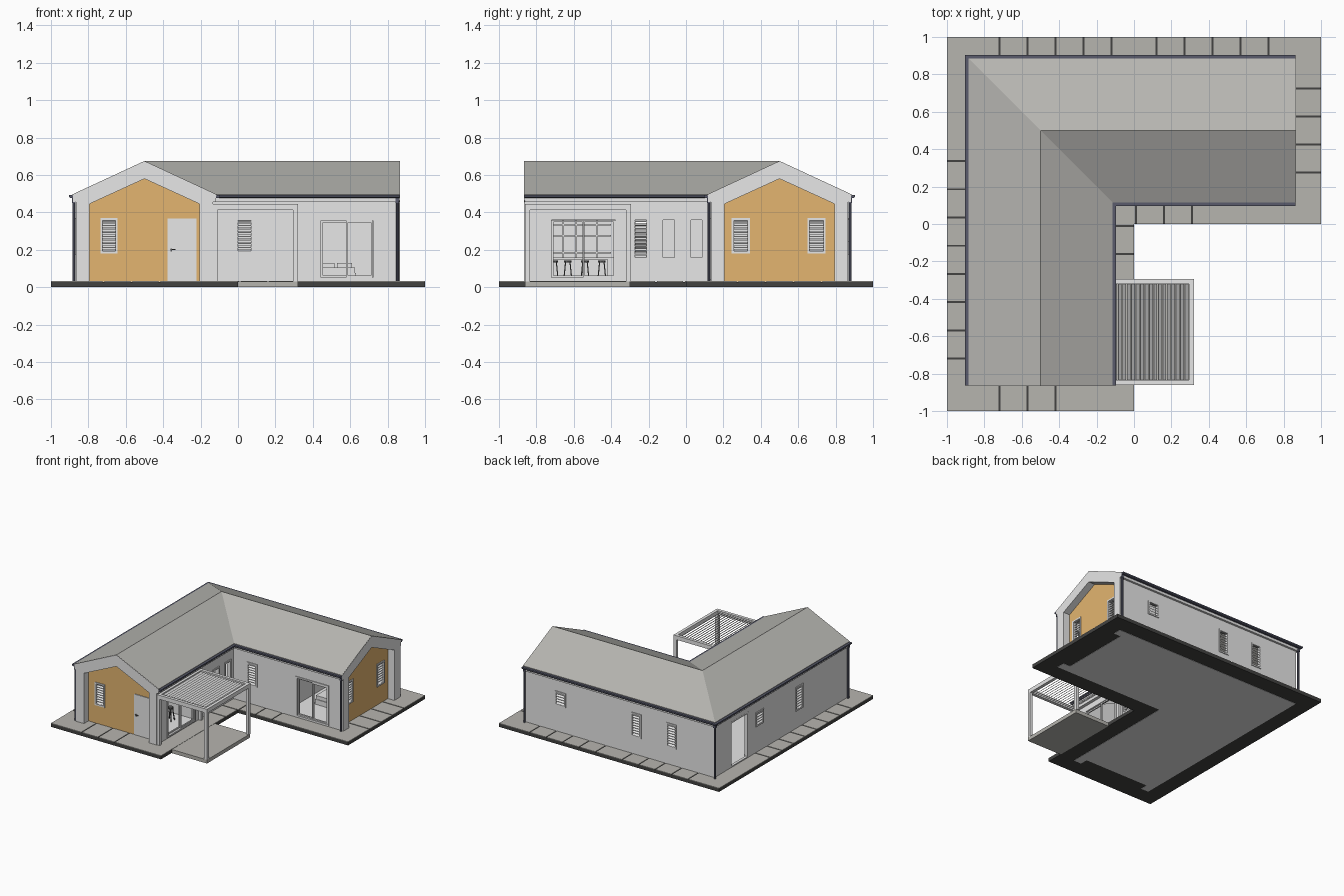
import bpy, bmesh, math

if "Cube" in bpy.data.objects:
    bpy.data.objects.remove(bpy.data.objects["Cube"])

COLORS = {
    "wall_grey": (0.80, 0.80, 0.80), "roof_grey": (0.47, 0.465, 0.44),
    "tile_grey": (0.47, 0.46, 0.43), "paving_dark": (0.055, 0.055, 0.053),
    "gutter_blue": (0.10, 0.105, 0.15), "wood_tan": (0.77, 0.46, 0.16),
    "stool_dark": (0.10, 0.10, 0.10),
}
mats = {}
for n, c in COLORS.items():
    mats[n] = bpy.data.materials.new(n)
    mats[n].diffuse_color = (*c, 1)

parts = {}


def part(name, mat):
    if name not in parts:
        parts[name] = (bmesh.new(), mat)
    return parts[name][0]


def loft(name, mat, rings):
    """Closed solid through matching rings of points."""
    bm = part(name, mat)
    vs = [[bm.verts.new(p) for p in r] for r in rings]
    n = len(vs[0])
    fs = [bm.faces.new(vs[0]), bm.faces.new(vs[-1])]
    for a, b in zip(vs, vs[1:]):
        fs += [bm.faces.new((a[i], a[(i + 1) % n], b[(i + 1) % n], b[i])) for i in range(n)]
    bmesh.ops.recalc_face_normals(bm, faces=fs)


# Wing coordinates: d = distance outward from the ridge line, s = along the wing
def P(w, d, s, z):
    return (-0.5 - d, s, z) if w == "A" else (s, 0.5 + d, z)


def world(u, n, z):
    return (u, n, z)


def long_wall(w, side):
    return lambda u, n, z: P(w, side * (0.365 + n), u, z)


def gable(w):
    return lambda u, n, z: P(w, u, (-0.80 - n) if w == "A" else (0.80 + n), z)


def box(name, mat, m, u0, u1, n0, n1, z0, z1):
    loft(name, mat, [[m(u, n0, z0), m(u, n1, z0), m(u, n1, z1), m(u, n0, z1)] for u in (u0, u1)])


def sweep(name, mat, prof, e):
    """Profile swept along both wings with a mitred corner."""
    loft(name, mat, [[P("A", d, -e, z) for d, z in prof],
                     [(-0.5 - d, 0.5 + d, z) for d, z in prof],
                     [P("B", d, e, z) for d, z in prof]])


def rect(a, b, z0, z1):
    return [(a, z0), (b, z0), (b, z1), (a, z1)]


# Shell: floor, walls, fascia, gutters, roof
sweep("floor", "wall_grey", rect(-0.365, 0.365, 0.0, 0.034), 0.80)
for sg, nm in ((1, "outer"), (-1, "inner")):
    sweep(nm + "_walls", "wall_grey", rect(sg * 0.335, sg * 0.365, 0.03, 0.488), 0.80)
    sweep(nm + "_fascia", "wall_grey", rect(sg * 0.365, sg * 0.382, 0.455, 0.486), 0.862)
    sweep(nm + "_gutter", "gutter_blue", [(sg * d, z) for d, z in
          ((0.382, 0.493), (0.403, 0.493), (0.403, 0.482), (0.397, 0.476), (0.382, 0.476))], 0.863)
sweep("roof", "roof_grey", [(-0.384, 0.497), (0, 0.675), (0.384, 0.497),
                            (0.384, 0.487), (0, 0.663), (-0.384, 0.487)], 0.8635)

# Paving: dark slab with light tiles between open joints
L = [(-1, -1), (0, -1), (0, 0), (1, 0), (1, 1), (-1, 1)]
loft("paving_base", "paving_dark", [[(x, y, z) for x, y in L] for z in (0.002, 0.028)])


def tiles(axis, a, b, lo, hi, cuts):
    edges = [lo - 0.005] + cuts + [hi + 0.005]
    for p, q in zip(edges, edges[1:]):
        m = world if axis == "x" else (lambda u, n, z: (n, u, z))
        box("paving_tiles", "tile_grey", m, p + 0.005, q - 0.005, a, b, 0.028, 0.032)


five = [0.12 + 0.15 * i for i in range(5)]
tiles("y", -1, -0.865, -1, 1, [-0.72 + 0.151 * i for i in range(8)])
tiles("x", 0.865, 1, -0.865, 1, [-v for v in reversed(five)] + five)
tiles("x", -1, -0.80, -0.865, 0, [-0.72, -0.57, -0.42])
tiles("y", 0.80, 1, 0, 0.865, [0.275, 0.425, 0.575, 0.725])
tiles("y", -0.135, 0, -0.80, 0.135, [-0.16, -0.01])
tiles("x", 0, 0.135, 0, 0.80, [0.01, 0.16, 0.31])


# Window trim, louvres and sliding panes
def ring(m, u0, u1, z0, z1, t, n0, n1):
    for a, b, c, d in ((u0 - t, u0 + t, z0 - t, z1 + t), (u1 - t, u1 + t, z0 - t, z1 + t),
                       (u0 + t, u1 - t, z0 - t, z0 + t), (u0 + t, u1 - t, z1 - t, z1 + t)):
        box("window_frames", "wall_grey", m, a, b, n0, n1, max(c, 0.03), d)


def window(m, u0, u1, z0, z1, kind, out=0.006):
    box("cutter", "wall_grey", m, u0, u1, -0.06, 0.05, z0, z1)
    t = 0.006
    ring(m, u0, u1, z0, z1, t, -0.02, out)
    if kind == "louvre":
        k = max(4, round((z1 - z0) / 0.02))
        for i in range(k):
            z = z0 + (i + 0.5) * (z1 - z0) / k
            loft("window_louvres", "wall_grey", [[m(u, 0.003, z - 0.006), m(u, 0.003, z - 0.003),
                 m(u, -0.012, z + 0.007), m(u, -0.012, z + 0.004)] for u in (u0 + t, u1 - t)])
    if kind == "slide":
        c = (u0 + u1) / 2
        ring(m, u0 + 0.012, c - 0.001, z0 + 0.012, z1 - 0.012, 0.005, -0.018, -0.008)
        ring(m, c + 0.001, u1 - 0.012, z0 + 0.012, z1 - 0.012, 0.005, -0.008, 0.002)


inA, outA, inB, outB = long_wall("A", -1), long_wall("A", 1), long_wall("B", -1), long_wall("B", 1)
window(inA, -0.725, -0.37, 0.045, 0.365, "slide")
window(inA, -0.28, -0.205, 0.152, 0.365, "louvre")
window(inA, -0.13, -0.055, 0.152, 0.365, "open")
window(inA, 0.022, 0.092, 0.152, 0.365, "open")
window(outA, 0.43, 0.65, 0.035, 0.40, "open", 0.001)
window(outA, 0.235, 0.325, 0.25, 0.355, "louvre")
window(outA, -0.275, -0.19, 0.18, 0.365, "louvre")
window(inB, -0.006, 0.076, 0.187, 0.363, "louvre")
window(inB, 0.438, 0.727, 0.045, 0.363, "slide")
window(outB, 0.49, 0.58, 0.25, 0.355, "louvre")
window(outB, -0.195, -0.115, 0.18, 0.365, "louvre")
window(outB, -0.515, -0.435, 0.18, 0.365, "louvre")

# Gable ends: white portal frame, recessed flat timber wall with inner lining
FRAME = [(0.365, 0.0), (0.365, 0.455), (0.382, 0.463), (0.382, 0.4955), (0, 0.6735)]
FRAME += [(-d, z) for d, z in reversed(FRAME[:-1])]
FRAME += [(-0.295, 0.0), (-0.295, 0.445), (0, 0.58), (0.295, 0.445), (0.295, 0.0)]
PANEL = [(-0.30, 0.03), (0.30, 0.03), (0.30, 0.46), (0, 0.60), (-0.30, 0.46)]
openings = {"A": [(0.15, 0.23, 0.187, 0.363)],
            "B": [(-0.25, -0.165, 0.187, 0.363), (0.155, 0.24, 0.187, 0.363)]}
for w, holes in openings.items():
    g = gable(w)
    tag = "front_" if w == "A" else "right_"
    loft(tag + "gable_frame", "wall_grey", [[g(d, n, z) for d, z in FRAME] for n in (0, 0.065)])
    loft(tag + "timber_wall", "wood_tan", [[g(d, n, z) for d, z in PANEL] for n in (-0.02, 0.006)])
    loft(tag + "gable_lining", "wall_grey", [[g(d, n, z) for d, z in PANEL] for n in (-0.032, -0.021)])
    for h in holes:
        window(g, *h, "louvre", 0.012)
g = gable("A")
box("front_door", "wall_grey", g, -0.278, -0.123, 0.0, 0.012, 0.034, 0.367)
box("door_handle", "stool_dark", g, -0.165, -0.14, 0.016, 0.022, 0.198, 0.204)
box("door_handle", "stool_dark", g, -0.146, -0.14, 0.012, 0.018, 0.19, 0.206)


# Rain pipes with a hopper under the gutter
def pipe(x, y):
    loft("rain_pipes", "gutter_blue", [[(x + 0.008 * math.cos(k * math.pi / 4), y + 0.008 * math.sin(k * math.pi / 4), z)
         for k in range(8)] for z in (0.03, 0.46)])
    box("rain_hoppers", "gutter_blue", world, x - 0.01, x + 0.01, y - 0.01, y + 0.01, 0.45, 0.48)


for x, y in ((-0.878, -0.852), (-0.878, 0.878), (0.852, 0.878), (0.852, 0.122)):
    pipe(x, y)

# Pergola: deck, posts, beams and tilted roof slats
box("pergola_deck", "tile_grey", world, 0, 0.32, -0.86, -0.30, 0, 0.03)
X0, X1, Y0, Y1 = -0.135, 0.32, -0.86, -0.295
for x in (X0, X1 - 0.025):
    for y in (Y0, Y1 - 0.025):
        box("pergola_posts", "wall_grey", world, x, x + 0.025, y, y + 0.025, 0.03, 0.412)
    box("pergola_beams", "wall_grey", world, x, x + 0.025, Y0, Y1, 0.412, 0.445)
for y in (Y0, Y1 - 0.025):
    box("pergola_beams", "wall_grey", world, X0 + 0.025, X1 - 0.025, y, y + 0.025, 0.412, 0.445)
for i in range(17):
    x = -0.10 + i * 0.0238
    loft("pergola_slats", "wall_grey", [[(x - 0.010, y, 0.434), (x - 0.008, y, 0.437), (x + 0.010, y, 0.420),
         (x + 0.008, y, 0.417)] for y in (Y0 + 0.025, Y1 - 0.025)])

# Interior: partitions, kitchen, stools and bed
box("partitions", "wall_grey", world, -0.835, -0.165, -0.335, -0.32, 0.034, 0.46)
box("partitions", "wall_grey", world, 0.30, 0.315, 0.165, 0.835, 0.034, 0.46)
box("partitions", "wall_grey", world, 0.315, 0.765, 0.805, 0.815, 0.034, 0.46)
box("kitchen_counter", "wall_grey", world, -0.83, -0.72, -0.76, -0.36, 0.034, 0.16)
box("kitchen_island", "wall_grey", world, -0.50, -0.40, -0.72, -0.42, 0.034, 0.15)
for z in (0.18, 0.27, 0.33):
    box("kitchen_shelves", "wall_grey", world, -0.835, -0.77, -0.73, -0.40, z, z + 0.008)
for y in (-0.66, -0.59, -0.48):
    box("kitchen_shelves", "wall_grey", world, -0.835, -0.772, y, y + 0.008, 0.16, 0.36)
for y in (-0.705, -0.632, -0.54, -0.45):
    circle = [(math.cos(k * math.pi / 5) * 0.022, math.sin(k * math.pi / 5) * 0.022) for k in range(10)]
    loft("stool_seats", "stool_dark", [[(-0.30 + a, y + b, z) for a, b in circle] for z in (0.132, 0.144)])
    for sx in (-1, 1):
        for sy in (-1, 1):
            loft("stool_legs", "stool_dark", [[(-0.30 + sx * r + a, y + sy * r + b, z) for a, b in
                 ((-0.003, -0.003), (0.003, -0.003), (0.003, 0.003), (-0.003, 0.003))]
                 for r, z in ((0.022, 0.034), (0.012, 0.133))])
box("bed_base", "wall_grey", world, 0.42, 0.63, 0.40, 0.795, 0.034, 0.075)
box("bed_mattress", "wall_grey", world, 0.425, 0.625, 0.405, 0.79, 0.075, 0.105)
for x in (0.435, 0.53):
    box("pillows", "wall_grey", world, x, x + 0.08, 0.73, 0.785, 0.105, 0.13)

# Turn every part into an object
objs = {}
for name, (bm, mat) in parts.items():
    me = bpy.data.meshes.new(name)
    bm.to_mesh(me)
    bm.free()
    me.materials.append(mats[mat])
    objs[name] = bpy.data.objects.new(name, me)
    bpy.context.collection.objects.link(objs[name])

# Cut the window openings
cutter = objs["cutter"]
cutter.hide_render = True
cut = [a + b for a, b in (("outer", "_walls"), ("inner", "_walls"), ("front", "_timber_wall"),
       ("right", "_timber_wall"), ("front", "_gable_lining"), ("right", "_gable_lining"))]
for name in cut:
    mod = objs[name].modifiers.new("openings", "BOOLEAN")
    mod.object, mod.operation, mod.solver = cutter, "DIFFERENCE", "EXACT"
dg = bpy.context.evaluated_depsgraph_get()
done = {n: bpy.data.meshes.new_from_object(objs[n].evaluated_get(dg)) for n in cut}
for name, me in done.items():
    objs[name].modifiers.clear()
    objs[name].data = me
bpy.data.objects.remove(cutter)

for m in bpy.data.materials:
    if m.users and not m.is_grease_pencil:
        m.use_nodes = True
        m.node_tree.nodes["Principled BSDF"].inputs["Base Color"].default_value = m.diffuse_color
